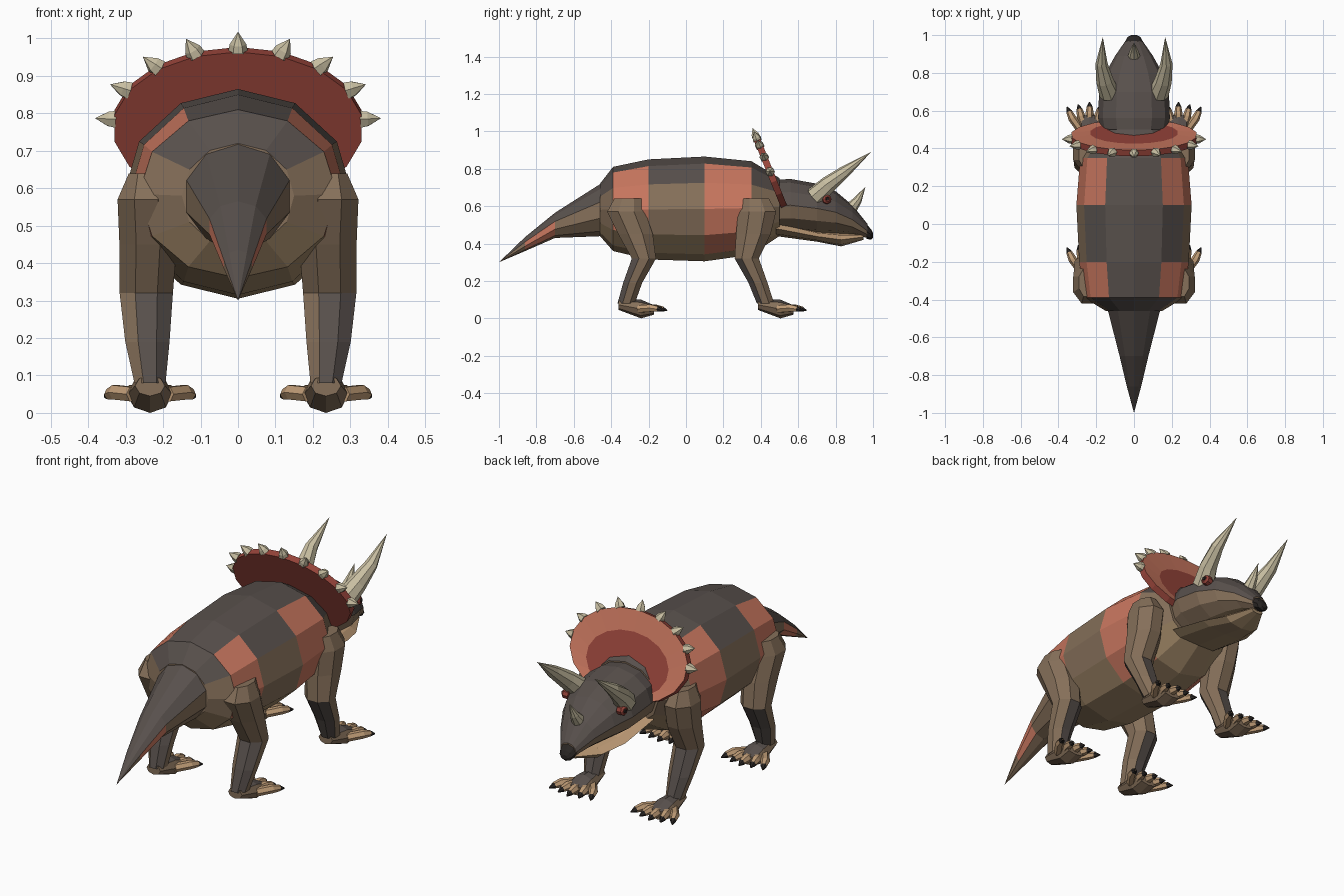
import bpy, bmesh, math
from mathutils import Vector

if "Cube" in bpy.data.objects:
    bpy.data.objects.remove(bpy.data.objects["Cube"])


def srgb(code):
    parts = [int(code[i:i + 2], 16) / 255 for i in (0, 2, 4)]
    return [((c + 0.055) / 1.055) ** 2.4 for c in parts] + [1]


PALETTE = {"charcoal": "58504C", "brown": "86705A", "tan": "A08767",
           "salmon": "C9775F", "red": "97443A", "ivory": "C9BFA2",
           "toe tan": "C29E78", "black": "2A2624"}
NAMES = list(PALETTE)
MATS = []
for label, code in PALETTE.items():
    mat = bpy.data.materials.new(label)
    mat.use_nodes = True
    mat.diffuse_color = srgb(code)
    bsdf = mat.node_tree.nodes["Principled BSDF"]
    bsdf.inputs["Base Color"].default_value = srgb(code)
    bsdf.inputs["Roughness"].default_value = 0.9
    MATS.append(mat)


def loft(name, rings, paint, cap="brown"):
    """Skin a list of point rings; paint(segment, strip) names each colour."""
    bm = bmesh.new()
    loops = [[bm.verts.new(p) for p in ring] for ring in rings]
    n = len(loops[0])
    for seg in range(len(loops) - 1):
        for k in range(n):
            j = (k + 1) % n
            a, b = loops[seg], loops[seg + 1]
            face = bm.faces.new((a[k], a[j], b[j], b[k]))
            face.material_index = NAMES.index(paint(seg, min(k, n - 1 - k)))
    for loop in (loops[0], loops[-1]):
        bm.faces.new(loop).material_index = NAMES.index(cap)
    bmesh.ops.remove_doubles(bm, verts=bm.verts, dist=0.0005)
    bmesh.ops.recalc_face_normals(bm, faces=bm.faces)
    mesh = bpy.data.meshes.new(name)
    bm.to_mesh(mesh)
    bm.free()
    for mat in MATS:
        mesh.materials.append(mat)
    obj = bpy.data.objects.new(name, mesh)
    bpy.context.collection.objects.link(obj)
    return obj


def angles(n):
    return [2 * math.pi * k / n for k in range(n)]


def upright(y, w, top, bottom, x=0, n=12):
    """Ring facing along y, starting at its top point."""
    mid, h = (top + bottom) / 2, (top - bottom) / 2
    return [(x + w * math.sin(a), y, mid + h * math.cos(a)) for a in angles(n)]


def level(x, y, z, rx, ry, n=8):
    """Horizontal ring, starting toward the rear."""
    return [(x + rx * math.sin(a + math.pi / n), y - ry * math.cos(a + math.pi / n), z)
            for a in angles(n)]


def tube(name, points, radii, paint, n=6):
    """Tapering tube along a few points."""
    pts = [Vector(p) for p in points]
    rings = []
    for i, p in enumerate(pts):
        aim = pts[min(i + 1, len(pts) - 1)] - pts[max(i - 1, 0)]
        q = aim.to_track_quat('Z', 'Y')
        rings.append([p + q @ Vector((radii[i] * math.cos(a), radii[i] * math.sin(a), 0))
                      for a in angles(n)])
    return loft(name, rings, paint, paint(0, 0))


# Body with salmon bands down the flanks
def body_paint(seg, strip):
    if (seg == 1 and 1 <= strip <= 3) or (seg == 3 and 1 <= strip <= 4):
        return "salmon"
    return "charcoal" if strip < 2 else "brown" if strip < 4 else "tan"


loft("body", [upright(*r) for r in (
    (-0.46, 0.15, 0.72, 0.44), (-0.39, 0.265, 0.81, 0.36), (-0.2, 0.29, 0.85, 0.315),
    (0.1, 0.305, 0.865, 0.305), (0.35, 0.285, 0.84, 0.34), (0.5, 0.19, 0.75, 0.44))],
    body_paint)


# Tail
def tail_paint(seg, strip):
    if seg == 1 and strip in (2, 3):
        return "salmon"
    return "charcoal" if strip < 2 else "brown"


loft("tail", [upright(*r, n=10) for r in (
    (-0.44, 0.15, 0.73, 0.44), (-0.7, 0.08, 0.565, 0.43),
    (-0.86, 0.04, 0.435, 0.36), (-1, 0, 0.3, 0.3))], tail_paint)

# Head, jaw and nose
loft("head", [upright(*r) for r in (
    (0.45, 0.17, 0.74, 0.46), (0.56, 0.19, 0.745, 0.465), (0.7, 0.185, 0.72, 0.455),
    (0.8, 0.15, 0.68, 0.455), (0.89, 0.1, 0.605, 0.45), (0.97, 0.045, 0.505, 0.43))],
    lambda seg, strip: "charcoal" if strip < 3 else "brown" if strip < 5 else "tan")
loft("lower_jaw", [upright(*r, n=8) for r in (
    (0.48, 0.15, 0.52, 0.44), (0.7, 0.14, 0.465, 0.41),
    (0.83, 0.1, 0.455, 0.385), (0.95, 0.035, 0.45, 0.42))],
    lambda seg, strip: "toe tan" if strip < 2 else "tan", "tan")
loft("nose", [upright(*r, n=8) for r in (
    (0.965, 0.047, 0.505, 0.425), (0.99, 0.035, 0.475, 0.42), (1, 0.015, 0.455, 0.43))],
    lambda seg, strip: "black", "black")

# Neck frill: a tilted disc with a salmon border and red centre
UP = Vector((0, -0.165, 0.41)).normalized()
OUT = Vector((0, UP.z, -UP.y))
CENTRE = Vector((0, 0.44, 0.76))


def frill_point(angle, scale=1, depth=0, drop=0):
    return (CENTRE + Vector((0.335 * scale * math.sin(angle), 0, 0))
            + UP * (0.22 * scale * math.cos(angle) - drop) + OUT * depth)


frill_rings = [[frill_point(a, *shape) for a in angles(18)]
               for shape in ((1, 0), (1, 0.035), (0.7, 0.03, 0.04))]
loft("frill", frill_rings, lambda seg, strip: ("red", "salmon")[seg], "red")
for deg in (-85, -62, -40, -20, 0, 20, 40, 62, 85):
    a = math.radians(deg)
    base, tip = frill_point(a, 0.98, 0.018), frill_point(a, 1.03, 0.018)
    aim = (tip - frill_point(a, 0.5, 0.018)).normalized()
    tube("frill_spike", [base, base + aim * 0.02, base + aim * 0.055],
         [0.026, 0.022, 0], lambda seg, strip: "ivory", 6)

# Nose horn
tube("nose_horn", [(0, 0.86, 0.56), (0, 0.92, 0.635), (0, 0.96, 0.705)],
     [0.042, 0.022, 0], lambda seg, strip: "ivory", 8)


def leg_paint(seg, strip):
    return "charcoal" if seg > 2 and strip in (0, 3) else "brown"


def toe_paint(seg, strip):
    return "black" if seg == 2 else "toe tan"


# Paired parts: horns, eyes, legs, feet and toes
LEG = ((0.25, 0.64, 0.045, 0.08), (0.245, 0.57, 0.083, 0.11), (0.24, 0.45, 0.083, 0.1),
       (0.245, 0.32, 0.077, 0.07), (0.242, 0.19, 0.064, 0.055), (0.235, 0.08, 0.045, 0.05))
LEG_Y = {"hind": (-0.31, -0.32, -0.27, -0.225, -0.285, -0.32),
         "front": (0.37, 0.38, 0.36, 0.325, 0.385, 0.425)}
for side, s in (("left", 1), ("right", -1)):
    tube(side + "_brow_horn",
         [(s * 0.13, 0.69, 0.65), (s * 0.155, 0.76, 0.715),
          (s * 0.172, 0.85, 0.785), (s * 0.165, 0.99, 0.89)],
         [0.055, 0.046, 0.032, 0], lambda seg, strip: "ivory", 8)
    tube(side + "_eye", [(s * 0.145, 0.75, 0.635), (s * 0.172, 0.755, 0.637),
                         (s * 0.18, 0.757, 0.638)],
         [0.026, 0.024, 0.014], lambda seg, strip: "red", 8)
    tube(side + "_pupil", [(s * 0.178, 0.756, 0.638), (s * 0.185, 0.758, 0.638)],
         [0.012, 0.008], lambda seg, strip: "black", 6)
    for place, ys in LEG_Y.items():
        name = side + "_" + place
        loft(name + "_leg", [level(s * x, y, z, rx, ry)
                             for (x, z, rx, ry), y in zip(LEG, ys)], leg_paint)
        heel = ys[-1] - 0.04
        loft(name + "_foot", [upright(heel + d, w, top, low, s * 0.235, 8) for d, w, top, low in (
            (0, 0.04, 0.1, 0.045), (0.12, 0.06, 0.1, 0), (0.19, 0.06, 0.07, 0.02))],
            lambda seg, strip: "charcoal" if strip < 1 else "brown")
        for f in (-1, -0.5, 0, 0.5, 1):
            reach = heel + 0.26 - 0.025 * abs(f)
            x = s * 0.235
            tube(name + "_toe",
                 [(x + f * 0.045, heel + 0.11, 0.05), (x + f * 0.092, reach - 0.06, 0.055),
                  (x + f * 0.108, reach - 0.025, 0.05), (x + f * 0.12, reach, 0.042)],
                 [0.022, 0.022, 0.016, 0.003], toe_paint, 6)
